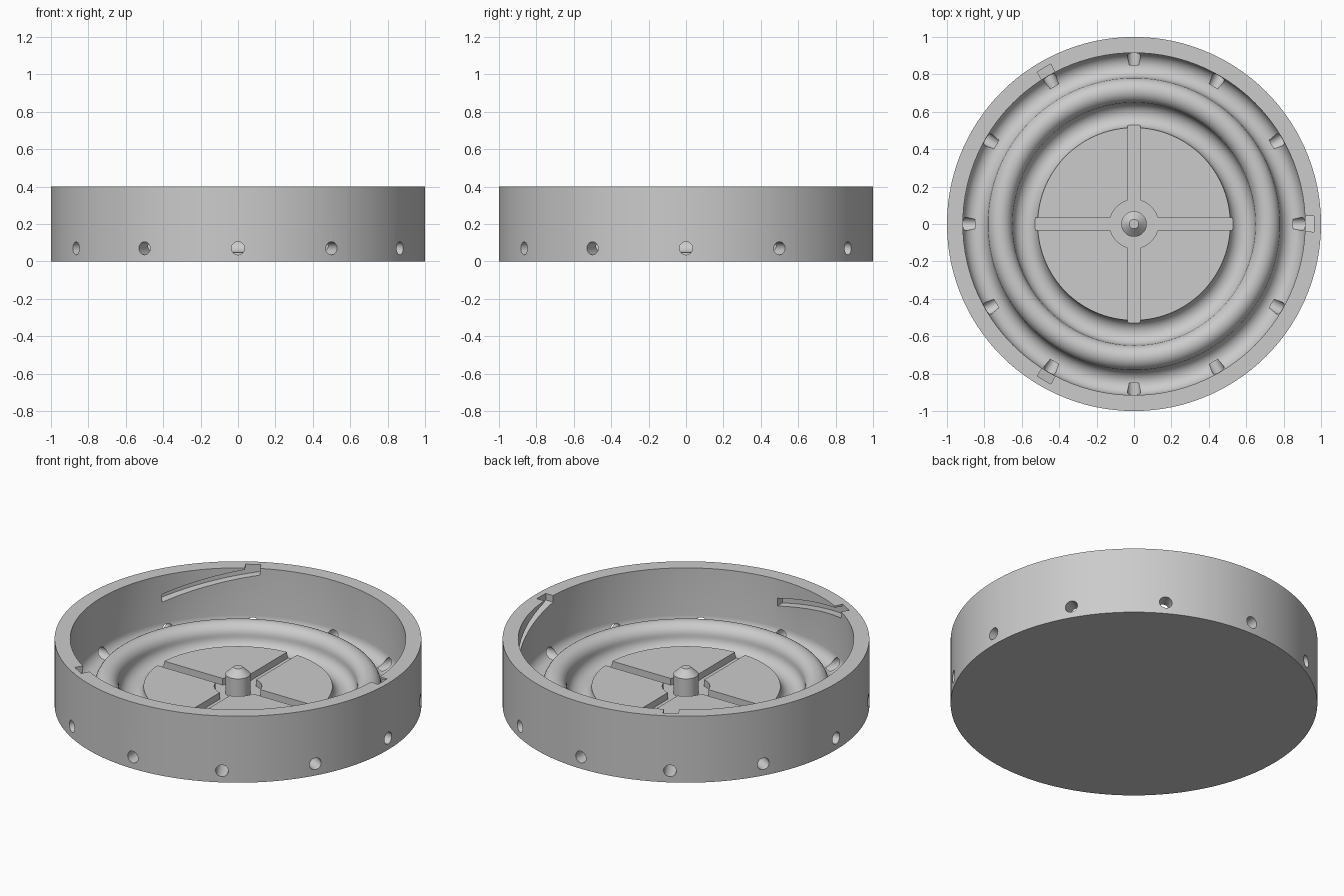
import bpy, bmesh
from math import sin, cos, pi, radians
from mathutils import Matrix, Vector

cube = bpy.data.objects.get("Cube")
if cube:
    bpy.data.objects.remove(cube, do_unlink=True)

grey = bpy.data.materials.new("light_grey")
grey.use_nodes = True
colour = (0.6, 0.6, 0.6, 1)
grey.diffuse_color = colour
grey.node_tree.nodes["Principled BSDF"].inputs["Base Color"].default_value = colour

SEGMENTS = 120
FLOOR, DISC = 0.075, 0.115      # pocket floor and raised disc heights
DISC_R, WALL_R = 0.515, 0.915


def make_object(name, bm):
    bmesh.ops.recalc_face_normals(bm, faces=bm.faces[:])
    mesh = bpy.data.meshes.new(name)
    bm.to_mesh(mesh)
    bm.free()
    obj = bpy.data.objects.new(name, mesh)
    bpy.context.collection.objects.link(obj)
    mesh.materials.append(grey)
    return obj


def lathe(name, profile):
    """Revolve a profile whose two ends lie on the axis."""
    bm = bmesh.new()
    rings = []
    for r, z in profile:
        if r == 0:
            rings.append([bm.verts.new((0, 0, z))] * SEGMENTS)
        else:
            rings.append([bm.verts.new((r * cos(2 * pi * i / SEGMENTS),
                                        r * sin(2 * pi * i / SEGMENTS), z))
                          for i in range(SEGMENTS)])
    for a, b in zip(rings, rings[1:]):
        for i in range(SEGMENTS):
            j = (i + 1) % SEGMENTS
            bm.faces.new(list(dict.fromkeys((a[i], a[j], b[j], b[i]))))
    return make_object(name, bm)


def arcs():
    """Groove, ridge, groove: three half circles side by side."""
    tube = (WALL_R - DISC_R) / 6
    points = []
    for k, sign in enumerate((-1, 1, -1)):
        centre = DISC_R + tube * (2 * k + 1)
        for s in range(16):
            t = pi * s / 16
            points.append((centre - tube * cos(t), DISC + sign * tube * sin(t)))
    return points + [(WALL_R, DISC)]


# Dish: post, pocket, disc, grooved floor, wall and flat underside
dish = lathe("dish", [(0, 0.23), (0.025, 0.23), (0.068, 0.19), (0.068, FLOOR),
                      (0.13, FLOOR), (0.13, DISC)] + arcs() +
             [(WALL_R, 0.4), (1, 0.4), (1, 0), (0, 0)])


def cross_cutter():
    bm = bmesh.new()
    for k in range(4):
        m = (Matrix.Rotation(k * pi / 2, 4, 'Z')
             @ Matrix.Translation((0.315, 0, FLOOR + 0.05))
             @ Matrix.Diagonal((0.43, 0.067, 0.1, 1)))
        bmesh.ops.create_cube(bm, size=1, matrix=m)
    return make_object("cross_slot_cutter", bm)


def hole_cutter():
    bm = bmesh.new()
    for k in range(12):
        m = (Matrix.Rotation(k * pi / 6, 4, 'Z')
             @ Matrix.Translation((0.95, 0, 0.07))
             @ Matrix.Rotation(pi / 2, 4, 'Y'))
        bmesh.ops.create_cone(bm, cap_ends=True, segments=24, radius1=0.035,
                              radius2=0.035, depth=0.2, matrix=m)
    return make_object("side_hole_cutter", bm)


def locking_cutter():
    """Entry notches in the rim, each leading into a descending channel."""
    bm = bmesh.new()
    angles = [-2.5, 2.5, 2.6] + [2.6 + 29.4 * i / 12 for i in range(1, 13)]
    for k in range(3):
        sections = []
        for i, a in enumerate(angles):
            low = 0.36 - 0.0035 * (a + 2.5)
            high = 0.45 if i < 2 else low + 0.047
            t = radians(a + 120 * k)
            out = Vector((cos(t), sin(t), 0))
            sections.append([bm.verts.new(out * r + Vector((0, 0, z)))
                             for r, z in ((0.89, low), (0.964, low),
                                          (0.964, high), (0.89, high))])
        for a, b in zip(sections, sections[1:]):
            for i in range(4):
                j = (i + 1) % 4
                bm.faces.new((a[i], a[j], b[j], b[i]))
        bm.faces.new(sections[0])
        bm.faces.new(sections[-1])
    bmesh.ops.triangulate(bm, faces=bm.faces[:])
    return make_object("locking_channel_cutter", bm)


# Cut the floor cross, the side holes and the locking channels
bpy.ops.object.select_all(action='DESELECT')
bpy.context.view_layer.objects.active = dish
dish.select_set(True)
for cutter in (cross_cutter(), hole_cutter(), locking_cutter()):
    cutter.hide_render = True
    mod = dish.modifiers.new(cutter.name, 'BOOLEAN')
    mod.operation = 'DIFFERENCE'
    mod.solver = 'EXACT'
    mod.object = cutter
    bpy.ops.object.modifier_apply(modifier=mod.name)
    bpy.data.objects.remove(cutter, do_unlink=True)

bpy.ops.object.shade_smooth_by_angle(angle=radians(30))
